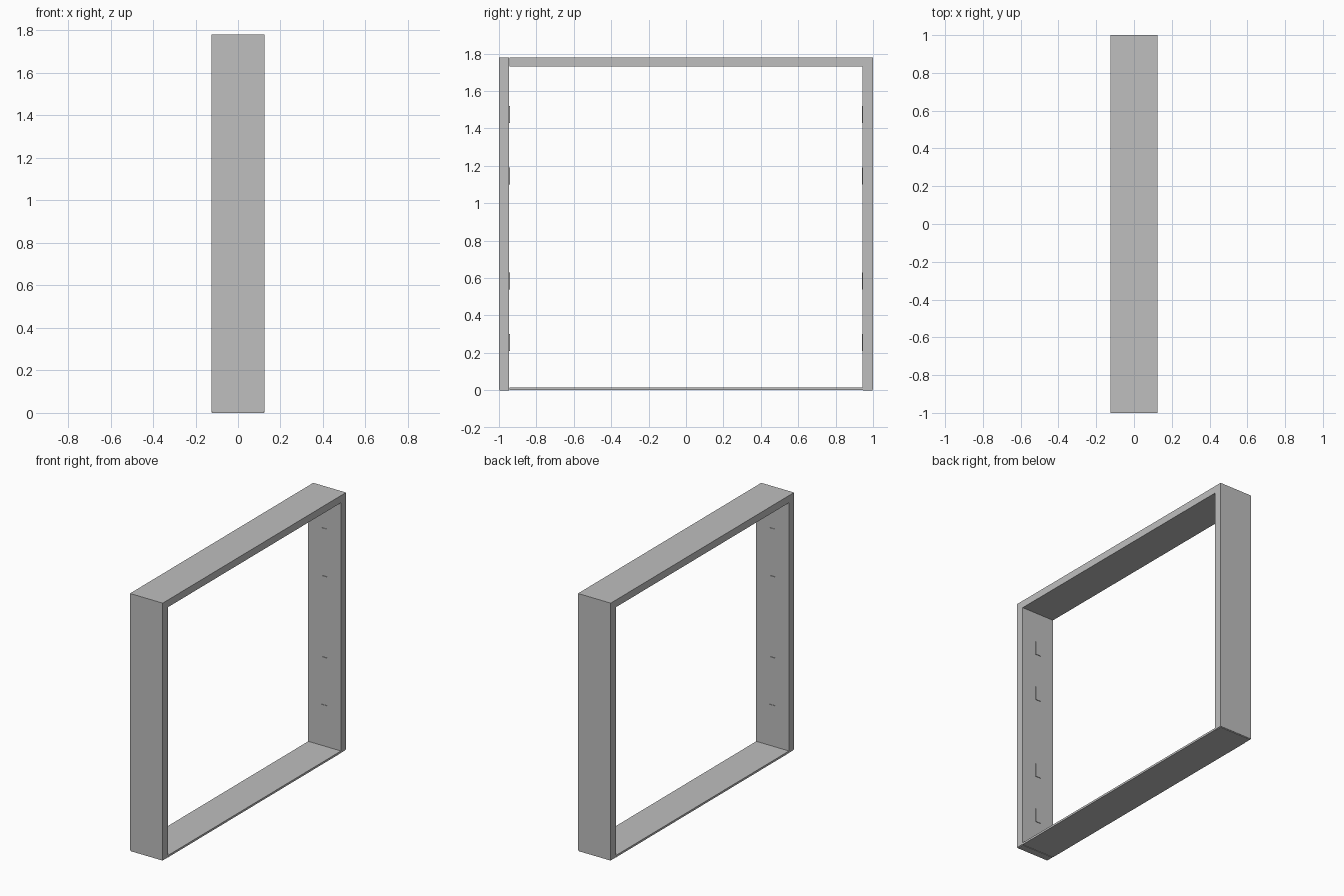
import bpy

cube = bpy.data.objects.get("Cube")
if cube:
    bpy.data.objects.remove(cube, do_unlink=True)

# One painted metal colour
grey = bpy.data.materials.new("light_grey")
grey.use_nodes = True
colour = (0.52, 0.52, 0.52, 1)
grey.diffuse_color = colour
grey.node_tree.nodes["Principled BSDF"].inputs["Base Color"].default_value = colour


def box(name, low, high):
    """Axis-aligned box between two opposite corners."""
    centre = [(a + b) / 2 for a, b in zip(low, high)]
    size = [b - a for a, b in zip(low, high)]
    bpy.ops.mesh.primitive_cube_add(size=1, location=centre)
    obj = bpy.context.object
    obj.name = name
    obj.scale = size
    bpy.ops.object.transform_apply(location=False, rotation=False, scale=True)
    obj.data.materials.append(grey)
    return obj


HALF_WIDTH = 0.125
HEIGHT = 1.78
INNER = 0.945
FOOT = 0.005

# Top beam and thin floor sheet
box("top_beam", (-HALF_WIDTH, -INNER, HEIGHT - 0.05), (HALF_WIDTH, INNER, HEIGHT))
box("floor_sheet", (-HALF_WIDTH, -INNER, 0.002), (HALF_WIDTH, INNER, 0.016))

# Upright posts with feet and small lock plates on the inner faces
for side, name in ((-1, "front"), (1, "back")):
    def span(a, b):
        return sorted((side * a, side * b))

    y0, y1 = span(INNER, 1)
    box(name + "_post", (-HALF_WIDTH, y0, FOOT), (HALF_WIDTH, y1, HEIGHT))
    y0, y1 = span(INNER + 0.002, 0.997)
    box(name + "_foot", (-0.121, y0, 0), (0.121, y1, FOOT))
    y0, y1 = span(INNER - 0.004, INNER + 0.002)
    for i, z in enumerate((0.255, 0.585, 1.145, 1.475)):
        box(f"{name}_lock_plate_{i + 1}", (-0.02, y0, z - 0.046), (0.02, y1, z + 0.046))
